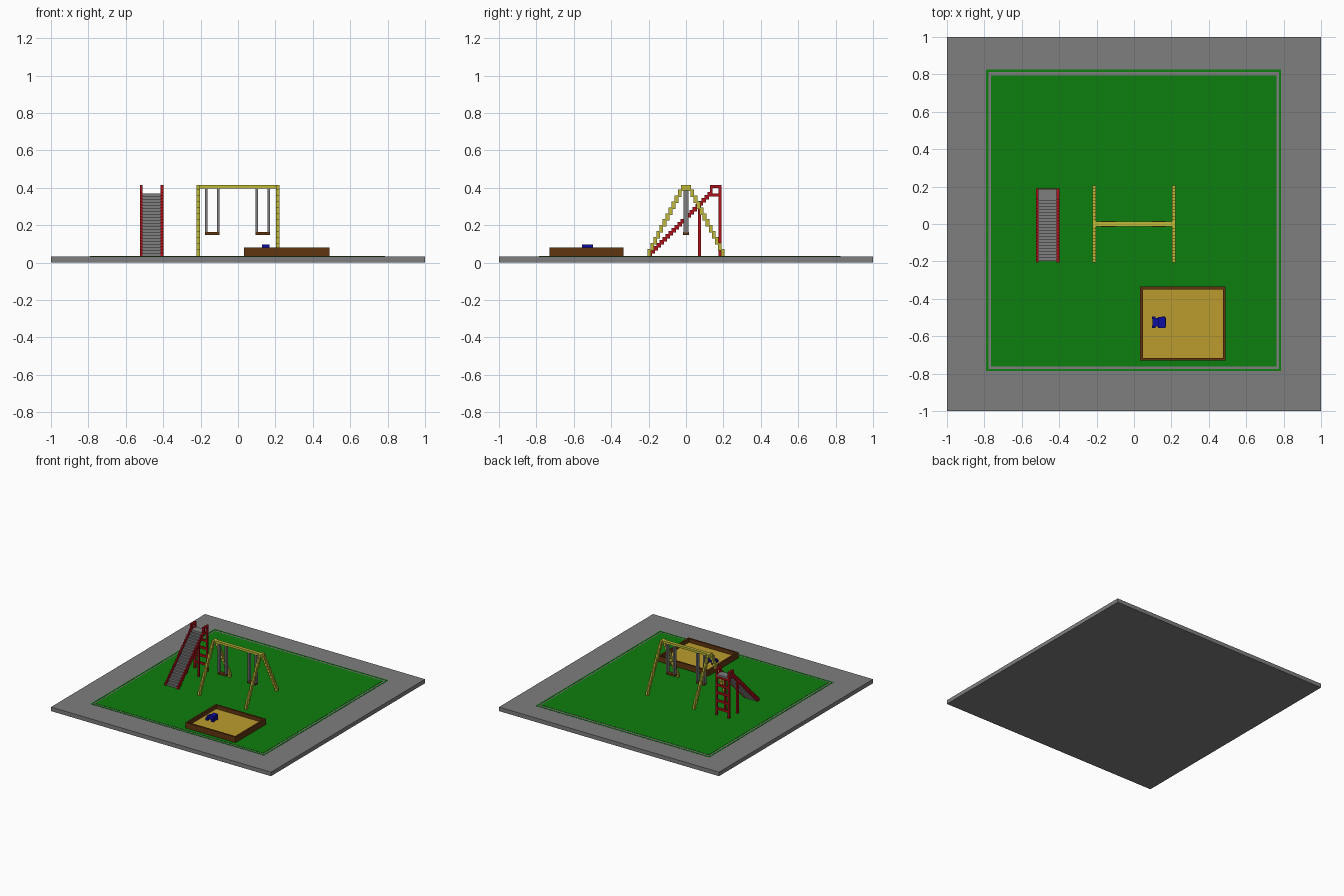
import bpy
import bmesh
from mathutils import Matrix

cube = bpy.data.objects.get("Cube")
if cube:
    bpy.data.objects.remove(cube, do_unlink=True)


def material(name, rgb):
    m = bpy.data.materials.new(name)
    m.diffuse_color = (*rgb, 1)
    m.use_nodes = True
    m.node_tree.nodes["Principled BSDF"].inputs["Base Color"].default_value = (*rgb, 1)
    return m


GREY = material("concrete grey", (0.21, 0.21, 0.21))
GREEN = material("grass green", (0.004, 0.21, 0.004))
RED = material("red paint", (0.42, 0.006, 0.010))
YELLOW = material("yellow paint", (0.52, 0.49, 0.04))
BROWN = material("brown wood", (0.12, 0.036, 0.005))
SAND = material("sand", (0.50, 0.33, 0.027))
BLUE = material("blue plastic", (0.004, 0.004, 0.35))


def blocks(name, mat, boxes):
    """One object made of boxes given as (x0, x1, y0, y1, z0, z1)."""
    bm = bmesh.new()
    for x0, x1, y0, y1, z0, z1 in boxes:
        m = Matrix.Translation(((x0 + x1) / 2, (y0 + y1) / 2, (z0 + z1) / 2))
        m = m @ Matrix.Diagonal((x1 - x0, y1 - y0, z1 - z0, 1))
        bmesh.ops.create_cube(bm, size=1, matrix=m)
    mesh = bpy.data.meshes.new(name)
    bm.to_mesh(mesh)
    bm.free()
    mesh.materials.append(mat)
    obj = bpy.data.objects.new(name, mesh)
    bpy.context.collection.objects.link(obj)
    return obj


def frame(x0, x1, y0, y1, z0, z1, t):
    """Four boxes forming a rectangular border of width t."""
    return [(x0, x1, y0, y0 + t, z0, z1), (x0, x1, y1 - t, y1, z0, z1),
            (x0, x0 + t, y0 + t, y1 - t, z0, z1), (x1 - t, x1, y0 + t, y1 - t, z0, z1)]


G = 0.033   # ground level
V = 0.016   # block unit

# Ground slab, lawn and its thin outline
blocks("ground_slab", GREY, [(-1, 1, -1, 1, 0, G)])
blocks("lawn", GREEN, [(-0.765, 0.762, -0.762, 0.795, G - 0.005, G + 0.002)])
blocks("lawn_outline", GREEN, frame(-0.79, 0.787, -0.787, 0.825, G - 0.005, G + 0.002, 0.011))

# Slide: stepped rails and bed rising towards the back
SIDES = [(-0.525, -0.510), (-0.414, -0.399)]
STEPS = 21
rails, bed = [], []
for i in range(STEPS):
    y, z = -0.205 + i * V, G + i * V
    for x0, x1 in SIDES:
        rails.append((x0, x1, y, y + 1.5 * V, z, z + 1.5 * V))
    bed.append((-0.510, -0.414, y + 0.008, y + 0.008 + V, z, z + V))
blocks("slide_rails", RED, rails)
blocks("slide_bed", GREY, bed)
blocks("slide_platform", GREY, [(-0.510, -0.414, 0.125, 0.187, 0.354, 0.37)])

# Slide posts, hand rails and ladder
posts, handrails = [], []
for x0, x1 in SIDES:
    posts += [(x0, x1, 0.173, 0.189, G, 0.415), (x0, x1, 0.063, 0.079, G, 0.31)]
    handrails += [(x0, x1, 0.127, 0.143, 0.354, 0.415),
                  (x0, x1, 0.143, 0.173, 0.400, 0.415),
                  (x0, x1, 0.143, 0.173, 0.354, 0.370)]
blocks("slide_posts", RED, posts)
blocks("slide_handrails", RED, handrails)
blocks("ladder_rungs", RED, [(-0.510, -0.414, 0.173, 0.189, z, z + V)
                             for z in (0.08, 0.145, 0.21, 0.275, 0.34)])

# Swing frame: stepped A-shaped legs joined by a beam
legs = []
LEG_STEPS = 12
rise = (0.415 - G) / LEG_STEPS
for x0, x1 in [(-0.222, -0.203), (0.203, 0.222)]:
    for i in range(LEG_STEPS):
        y = 0.187 - i * 0.0163
        z = G + i * rise
        for a, b in [(y, y + 0.02), (-y - 0.02, -y)]:
            legs.append((x0, x1, a, b, z, min(z + rise + 0.008, 0.415)))
    legs.append((x0, x1, -0.027, 0.027, 0.385, 0.415))
blocks("swing_legs", YELLOW, legs)
blocks("swing_beam", YELLOW, [(-0.203, 0.203, -0.013, 0.013, 0.397, 0.415)])

# Two swings: hangers and seats
for name, x in [("right", -0.138), ("left", 0.133)]:
    blocks(name + "_swing_hangers", GREY,
           [(x + s - 0.0065, x + s + 0.0065, -0.013, 0.013, 0.162, 0.397)
            for s in (-0.032, 0.032)])
    blocks(name + "_swing_seat", BROWN, [(x - 0.0385, x + 0.0385, -0.015, 0.015, 0.147, 0.163)])

# Sandbox
blocks("sandbox_walls", BROWN, frame(0.033, 0.489, -0.73, -0.335, G, 0.081, 0.014))
blocks("sand", SAND, [(0.045, 0.477, -0.718, -0.347, G, 0.05)])

# Toy truck in the sand
blocks("toy_body", BLUE, [(0.098, 0.172, -0.547, -0.503, 0.060, 0.082)])
blocks("toy_cabin", BLUE, [(0.128, 0.168, -0.555, -0.497, 0.078, 0.097)])
blocks("toy_wheels", BLUE, [(x, x + 0.02, y, y + 0.014, 0.048, 0.07)
                            for x in (0.096, 0.146) for y in (-0.556, -0.508)])
